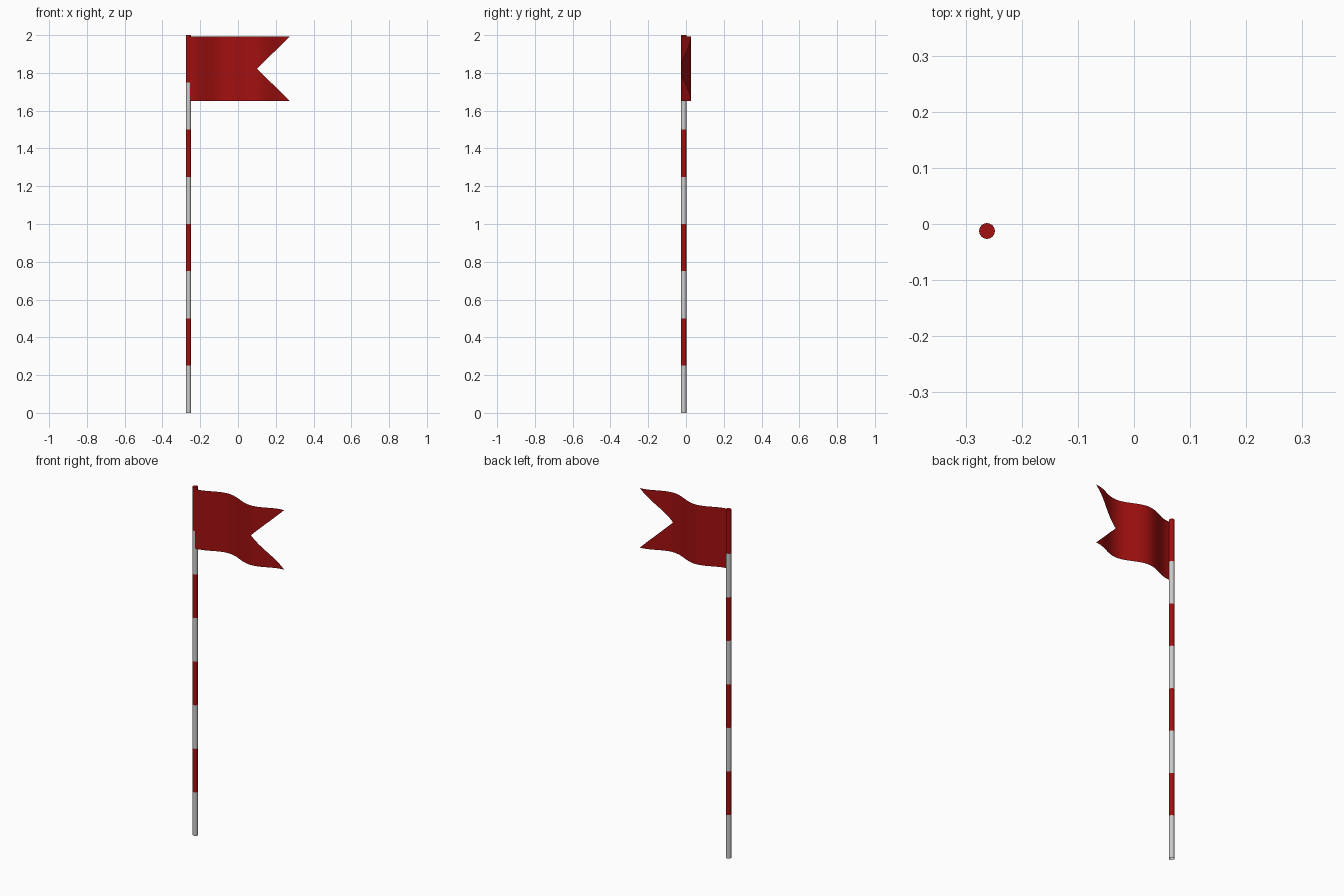
import bpy, bmesh, math

if "Cube" in bpy.data.objects:
    bpy.data.objects.remove(bpy.data.objects["Cube"])

POLE_X, POLE_Y, POLE_R = -0.262, -0.0125, 0.014
FLAG_X, NOTCH_X, TIP_X = -0.254, 0.10, 0.275
Z_MID, HALF_H = 1.822, 0.171

red = bpy.data.materials.new("red")
red.diffuse_color = (0.36, 0.005, 0.005, 1)
red.use_nodes = True
red.node_tree.nodes["Principled BSDF"].inputs["Base Color"].default_value = red.diffuse_color
white = bpy.data.materials.new("white")
white.diffuse_color = (0.8, 0.8, 0.8, 1)
white.use_nodes = True
white.node_tree.nodes["Principled BSDF"].inputs["Base Color"].default_value = white.diffuse_color


def finish(bm, name, mats):
    mesh = bpy.data.meshes.new(name)
    bm.to_mesh(mesh)
    bm.free()
    for m in mats:
        mesh.materials.append(m)
    ob = bpy.data.objects.new(name, mesh)
    bpy.context.collection.objects.link(ob)
    bpy.context.view_layer.objects.active = ob
    ob.select_set(True)
    bpy.ops.object.shade_smooth_by_angle(angle=math.radians(35))
    ob.select_set(False)


# Striped pole: one tube open at the foot, eight bands alternating white and red
bm = bmesh.new()
SIDES, BANDS = 32, 8
rings = [[bm.verts.new((POLE_X + POLE_R * math.cos(2 * math.pi * i / SIDES),
                        POLE_Y + POLE_R * math.sin(2 * math.pi * i / SIDES),
                        2.0 * b / BANDS)) for i in range(SIDES)]
         for b in range(BANDS + 1)]
for b in range(BANDS):
    for i in range(SIDES):
        j = (i + 1) % SIDES
        f = bm.faces.new((rings[b][i], rings[b][j], rings[b + 1][j], rings[b + 1][i]))
        f.material_index = b % 2
bm.faces.new(rings[-1]).material_index = 1
finish(bm, "striped_pole", [white, red])


# Waving swallow-tail flag: one and a half waves, two mirrored halves
def wave(x):
    return -0.026 * math.cos(3 * math.pi * (x - FLAG_X) / (TIP_X - FLAG_X))


xs = [FLAG_X + (NOTCH_X - FLAG_X) * i / 32 for i in range(33)]
xs += [NOTCH_X + (TIP_X - NOTCH_X) * i / 16 for i in range(1, 17)]
bm = bmesh.new()
for side in (1, -1):
    cols = []
    for x in xs:
        inner = HALF_H * max(0, (x - NOTCH_X) / (TIP_X - NOTCH_X))
        cols.append([bm.verts.new((x, wave(x), Z_MID + side * h)) for h in (inner, HALF_H)])
    for a, c in zip(cols, cols[1:]):
        quad = (a[0], c[0], c[1], a[1])
        bm.faces.new(quad if side > 0 else quad[::-1])
bmesh.ops.remove_doubles(bm, verts=bm.verts, dist=1e-5)
finish(bm, "flag", [red])
